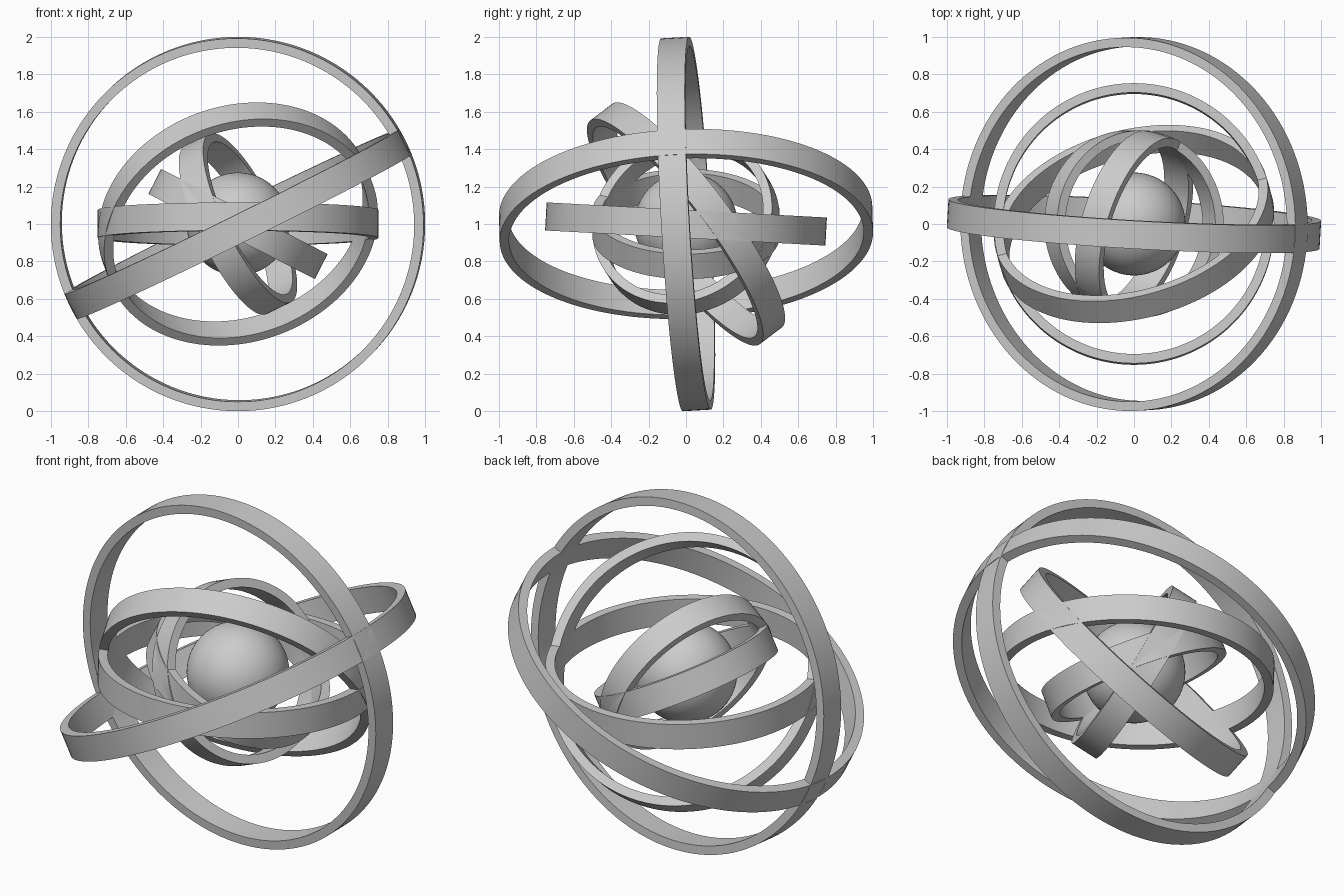
import bpy, bmesh, math
from mathutils import Vector

cube = bpy.data.objects.get("Cube")
if cube:
    bpy.data.objects.remove(cube, do_unlink=True)

CENTRE = Vector((0, 0, 1))
SEGMENTS = 128
WIDTH, THICK = 0.15, 0.05

# One grey metal for everything
grey = bpy.data.materials.new("grey metal")
grey.use_nodes = True
grey.diffuse_color = (0.6, 0.6, 0.6, 1)
grey.node_tree.nodes["Principled BSDF"].inputs["Base Color"].default_value = (0.6, 0.6, 0.6, 1)


def finish(obj, angle):
    obj.data.materials.append(grey)
    bpy.ops.object.select_all(action="DESELECT")
    obj.select_set(True)
    bpy.context.view_layer.objects.active = obj
    bpy.ops.object.shade_smooth_by_angle(angle=math.radians(angle))


def ring(name, radius, axis):
    """Flat band spun about its own axis, then tilted to face along axis."""
    bm = bmesh.new()
    h = WIDTH / 2
    section = [(radius - THICK, -h), (radius, -h), (radius, h), (radius - THICK, h)]
    verts = [bm.verts.new((x, 0, z)) for x, z in section]
    edges = [bm.edges.new((verts[i], verts[(i + 1) % 4])) for i in range(4)]
    bmesh.ops.spin(bm, geom=verts + edges, cent=(0, 0, 0), axis=(0, 0, 1),
                   angle=math.tau, steps=SEGMENTS, use_merge=True)
    bmesh.ops.remove_doubles(bm, verts=bm.verts, dist=0.0005)
    bmesh.ops.recalc_face_normals(bm, faces=bm.faces)
    mesh = bpy.data.meshes.new(name)
    bm.to_mesh(mesh)
    bm.free()
    obj = bpy.data.objects.new(name, mesh)
    bpy.context.collection.objects.link(obj)
    obj.location = CENTRE
    obj.rotation_euler = Vector(axis).to_track_quat("Z", "Y").to_euler()
    finish(obj, 30)


# Outer, middle and inner pairs of rings, each with the axis it faces along
ring("outer_upright_ring", 0.998, (0.058, 1, 0.058))
ring("outer_slanted_ring", 0.998, (-0.44, -0.026, 0.895))
ring("middle_level_ring", 0.75, (0, 0.054, 1))
ring("middle_tilted_ring", 0.75, (-0.217, 0.778, 0.59))
ring("inner_steep_ring", 0.5, (0.864, -0.278, 0.42))
ring("inner_slanted_ring", 0.5, (0.455, 0, 0.89))

# Core ball
bpy.ops.mesh.primitive_uv_sphere_add(segments=64, ring_count=32, radius=0.275, location=CENTRE)
ball = bpy.context.object
ball.name = "core_ball"
finish(ball, 60)
